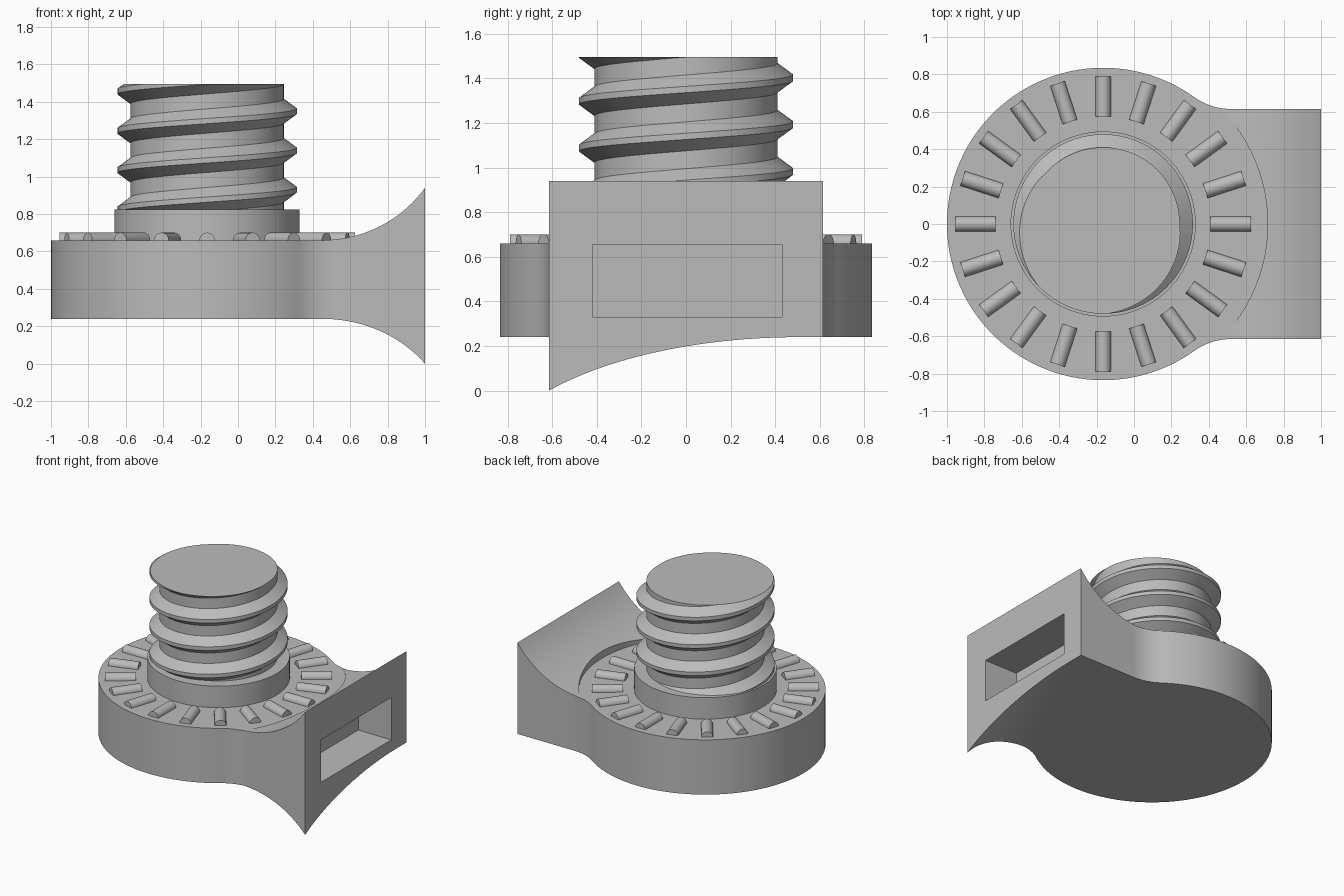
import bpy, bmesh
from math import sin, cos, pi, atan2, radians, sqrt
from mathutils import Matrix, Vector

if "Cube" in bpy.data.objects:
    bpy.data.objects.remove(bpy.data.objects["Cube"])

CX = -0.165          # axis of the disc and the screw
DECK = 0.66          # top of the disc
FLOOR = 0.24         # underside of the disc

grey = bpy.data.materials.new("Plain grey")
grey.use_nodes = True
grey.diffuse_color = (0.5, 0.5, 0.5, 1)
grey.node_tree.nodes["Principled BSDF"].inputs["Base Color"].default_value = (0.5, 0.5, 0.5, 1)


def finish(name, bm):
    bmesh.ops.recalc_face_normals(bm, faces=bm.faces)
    mesh = bpy.data.meshes.new(name)
    bm.to_mesh(mesh)
    bm.free()
    mesh.materials.append(grey)
    obj = bpy.data.objects.new(name, mesh)
    bpy.context.collection.objects.link(obj)
    return obj


def prism(name, points, direction):
    """Extrude a closed outline along a direction."""
    bm = bmesh.new()
    face = bm.faces.new([bm.verts.new(p) for p in points])
    ext = bmesh.ops.extrude_face_region(bm, geom=[face])["geom"]
    bmesh.ops.translate(bm, vec=direction, verts=[v for v in ext if isinstance(v, bmesh.types.BMVert)])
    return finish(name, bm)


def cylinder(name, radius, z0, z1, sides=96):
    bm = bmesh.new()
    bmesh.ops.create_cone(bm, cap_ends=True, segments=sides, radius1=radius, radius2=radius,
                          depth=z1 - z0, matrix=Matrix.Translation((CX, 0, (z0 + z1) / 2)))
    return finish(name, bm)


def activate(obj):
    bpy.ops.object.select_all(action='DESELECT')
    obj.select_set(True)
    bpy.context.view_layer.objects.active = obj


def cut(obj, cutter):
    mod = obj.modifiers.new("Cut", 'BOOLEAN')
    mod.operation, mod.solver, mod.object = 'DIFFERENCE', 'EXACT', cutter
    activate(obj)
    bpy.ops.object.modifier_apply(modifier=mod.name)
    bpy.data.objects.remove(cutter)


def smooth(obj, angle=30):
    activate(obj)
    bpy.ops.object.shade_smooth_by_angle(angle=radians(angle))


def flare(run, rise, steps=24):
    """Quarter-like arc, flat at the start, reaching rise after run."""
    r = (run * run + rise * rise) / (2 * rise)
    us = [run * 1.1 * i / steps for i in range(steps + 1)]
    return [(u, r - sqrt(r * r - u * u)) for u in us]


# Body outline: disc blended by concave fillets into a straight block
R, HALF, FX = 0.835, 0.615, 0.52
dx = FX - CX
fr = (dx * dx + HALF ** 2 - R * R) / (2 * (R - HALF))
a0 = atan2(HALF + fr, dx)
half = [(1, HALF)]
for i in range(13):
    a = -pi / 2 + (a0 - pi / 2) * i / 12
    half.append((FX + fr * cos(a), HALF + fr + fr * sin(a)))
half += [(CX + R * cos(a), R * sin(a)) for a in (a0 + (pi - a0) * i / 48 for i in range(1, 49))]
outline = half + [(x, -y) for x, y in reversed(half[:-1])]
body = prism("flared_body", [(x, y, -0.05) for x, y in outline], (0, 0, 0.99))

# Upper flare, rising towards the mounting face
top = [(-2, -1, DECK + 0.001)] + [(0.45 + u, -1, DECK + 0.001 + f) for u, f in flare(0.55, 0.279)]
top += [(top[-1][0], -1, 2), (-2, -1, 2)]
cut(body, prism("top_cutter", top, (0, 2, 0)))
cut(body, cylinder("recess_cutter", 0.88, DECK, 2))

# Lower flare, swept diagonally so that it drops to one corner
tilt = radians(26)
run = 0.55 * cos(tilt)
low = [(-3, FLOOR)] + [(u, FLOOR - f) for u, f in flare(run, FLOOR)]
low += [(low[-1][0], -1), (-3, -1)]
spin = Matrix.Translation((0.45, -HALF, 0)) @ Matrix.Rotation(-tilt, 4, 'Z')
low = [spin @ Vector((u, -3, z)) for u, z in low]
cut(body, prism("bottom_cutter", low, spin.to_3x3() @ Vector((0, 6, 0))))

# Rectangular socket in the mounting face
socket = [(0.72, y, z) for y, z in ((-0.42, 0.33), (0.43, 0.33), (0.43, 0.655), (-0.42, 0.655))]
cut(body, prism("socket_cutter", socket, (0.5, 0, 0)))
smooth(body)

# Collar under the screw
smooth(cylinder("collar", 0.495, DECK - 0.02, 0.825))

# Ring of radial bearing rollers, half sunk in the disc
bm = bmesh.new()
for i in range(20):
    place = (Matrix.Translation((CX, 0, DECK)) @ Matrix.Rotation(i * pi / 10, 4, 'Z')
             @ Matrix.Translation((0.682, 0, 0)) @ Matrix.Rotation(pi / 2, 4, 'Y'))
    bmesh.ops.create_cone(bm, cap_ends=True, segments=24, radius1=0.041, radius2=0.041,
                          depth=0.215, matrix=place)
smooth(finish("rollers", bm))

# Threaded screw: a helical profile swept round, then trimmed flat
PITCH, CORE, CREST, N, TURNS = 0.21, 0.41, 0.48, 96, 8
profile = [(-0.065, CORE), (-0.014, CREST), (0.014, CREST), (0.065, CORE)]
bm = bmesh.new()
rows = []
for k in range(TURNS):
    for off, r in profile:
        rows.append([bm.verts.new((CX + r * cos(t), r * sin(t),
                                   1.35 + off + PITCH * (k - 5 + t / (2 * pi))))
                     for t in (2 * pi * i / N for i in range(N + 1))])
for lo, hi in zip(rows, rows[1:]):
    for i in range(N):
        bm.faces.new((lo[i], lo[i + 1], hi[i + 1], hi[i]))
bmesh.ops.remove_doubles(bm, verts=bm.verts, dist=0.0001)
for z, n in ((1.495, 1), (0.81, -1)):
    res = bmesh.ops.bisect_plane(bm, geom=bm.verts[:] + bm.edges[:] + bm.faces[:],
                                 plane_co=(0, 0, z), plane_no=(0, 0, n), clear_outer=True)
    bmesh.ops.edgeloop_fill(bm, edges=[e for e in res["geom_cut"] if isinstance(e, bmesh.types.BMEdge)])
smooth(finish("threaded_screw", bm), 25)
